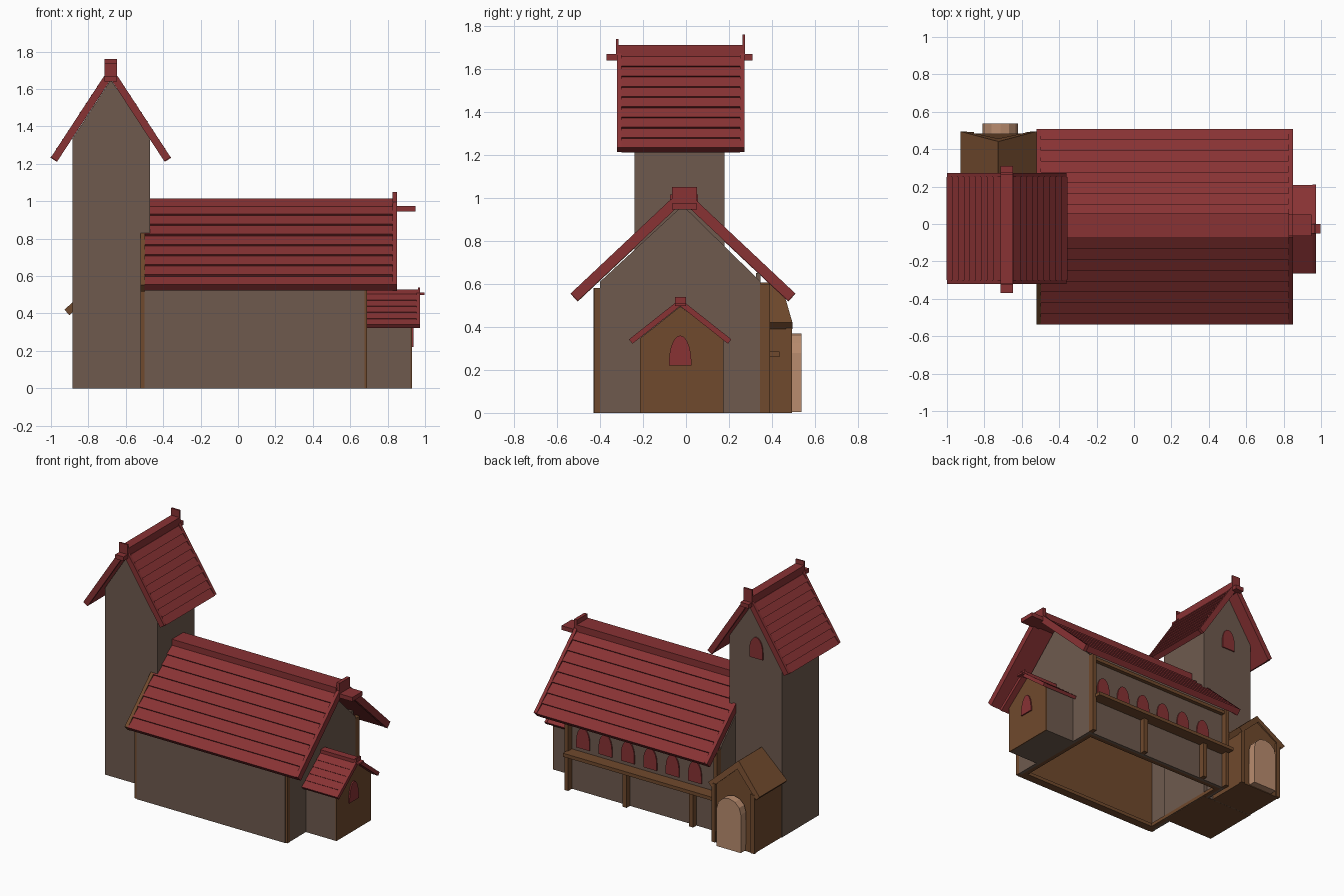
import bpy, bmesh, math
from mathutils import Vector

if "Cube" in bpy.data.objects:
    bpy.data.objects.remove(bpy.data.objects["Cube"])


def material(name, rgb):
    m = bpy.data.materials.new(name)
    m.diffuse_color = (*rgb, 1)
    m.use_nodes = True
    m.node_tree.nodes["Principled BSDF"].inputs["Base Color"].default_value = m.diffuse_color
    return m


RED = material("red_tile", (0.246, 0.032, 0.034))
GREY = material("grey_brown_wall", (0.156, 0.102, 0.076))
BROWN = material("brown_timber", (0.162, 0.067, 0.026))
TAN = material("tan_door", (0.485, 0.262, 0.156))


def prism(name, pts, axis, a0, a1, mat):
    """Extrude a 2D profile (horizontal, z) along the x or y axis."""
    bm = bmesh.new()
    rings = []
    for a in (a0, a1):
        rings.append([bm.verts.new((a, p, z) if axis == 'x' else (p, a, z)) for p, z in pts])
    n = len(pts)
    bm.faces.new(rings[0])
    bm.faces.new(rings[1][::-1])
    for i in range(n):
        j = (i + 1) % n
        bm.faces.new((rings[0][i], rings[1][i], rings[1][j], rings[0][j]))
    bmesh.ops.recalc_face_normals(bm, faces=bm.faces)
    me = bpy.data.meshes.new(name)
    bm.to_mesh(me)
    bm.free()
    me.materials.append(mat)
    ob = bpy.data.objects.new(name, me)
    bpy.context.collection.objects.link(ob)
    return ob


def box(name, x0, x1, y0, y1, z0, z1, mat):
    return prism(name, [(x0, z0), (x1, z0), (x1, z1), (x0, z1)], 'y', y0, y1, mat)


def roof_side(name, axis, c, s, w, ez, slope, n, r, rows, lift, a0, a1, mat):
    """One roof slope: stepped tile rows above a straight underside."""
    th = math.atan(slope)
    ld, lz = w - n * math.sin(th), ez - n * math.cos(th)
    pts = [(ld, lz)]
    for i in range(rows):
        d0 = w + (r - w) * i / rows
        d1 = w + (r - w) * (i + 1) / rows
        pts.append((d0 + lift * math.sin(th), ez + (w - d0) * slope + lift * math.cos(th)))
        pts.append((d1, ez + (w - d1) * slope))
    pts += [(0, pts[-1][1]), (0, lz + ld * slope)]
    return prism(name, [(c + s * d, z) for d, z in pts], axis, a0, a1, mat)


def arch(name, axis, c, z0, w, h, a0, a1, mat, straight=0.35, seg=10):
    """Arched plate or door."""
    pts = [(c - w / 2, z0), (c + w / 2, z0)]
    zs = z0 + h * straight
    for i in range(seg + 1):
        a = math.pi * i / seg
        pts.append((c + w / 2 * math.cos(a), zs + (h * (1 - straight)) * math.sin(a)))
    return prism(name, pts, axis, a0, a1, mat)


def gable(c, w0, w1, ze, za, zb=0):
    return [(w0, zb), (w1, zb), (w1, ze), (c, za), (w0, ze)]


# Tower with gabled top
prism("tower_body", gable(-0.68, -0.885, -0.47, 1.335, 1.65), 'y', -0.24, 0.18, GREY)
box("tower_base", -0.88, -0.475, -0.235, 0.175, -0.0005, 0.01, BROWN)
arch("tower_window", 'y', -0.685, 1.23, 0.105, 0.15, 0.18, 0.188, RED)
for s in (-1, 1):
    roof_side("tower_roof", 'y', -0.68, s, 0.315, 1.228, 1.53, 0.03, 0.035, 9, 0.01, -0.30, 0.25, RED)
    for y0, y1 in ((-0.32, -0.30), (0.25, 0.272)):
        roof_side("tower_barge_board", 'y', -0.68, s, 0.32, 1.235, 1.53, 0.04, 0.035, 1, 0, y0, y1, RED)
box("tower_ridge", -0.713, -0.647, -0.32, 0.27, 1.64, 1.71, RED)
box("tower_ridge_beam", -0.713, -0.647, -0.37, 0.31, 1.64, 1.67, RED)
box("tower_finial_front", -0.713, -0.647, -0.325, -0.315, 1.66, 1.74, RED)
box("tower_finial_back", -0.713, -0.647, 0.262, 0.275, 1.66, 1.76, RED)

# Nave walls, hollow and open below
YC = -0.015
box("nave_front_wall", -0.52, 0.69, -0.427, -0.40, 0, 0.58, BROWN)
box("nave_front_panel", -0.50, 0.675, -0.431, -0.427, 0, 0.58, GREY)
box("nave_back_wall", -0.50, 0.67, 0.325, 0.347, 0, 0.65, GREY)
end = gable(YC, -0.40, 0.347, 0.61, 0.965)
prism("nave_right_gable", end, 'x', 0.665, 0.688, GREY)
prism("nave_left_gable", end, 'x', -0.518, -0.497, GREY)
for y0, y1 in ((-0.40, -0.37), (0.295, 0.325)):
    box("nave_sill", -0.50, 0.67, y0, y1, 0, 0.025, BROWN)
for x0 in (-0.497, 0.635):
    box("nave_cross_sill", x0, x0 + 0.03, -0.40, 0.325, 0, 0.025, BROWN)
for x0 in (-0.52, 0.66):
    box("nave_back_corner_post", x0, x0 + 0.03, 0.345, 0.39, 0, 0.60, BROWN)
box("nave_eave_beam", -0.52, 0.69, 0.345, 0.375, 0.565, 0.59, BROWN)

# Back wall rail, posts and windows
box("back_rail", -0.52, 0.67, 0.347, 0.435, 0.26, 0.285, BROWN)
for x in (-0.31, 0.216):
    box("back_post", x - 0.016, x + 0.016, 0.347, 0.385, 0, 0.26, BROWN)
for i in range(6):
    arch("nave_window", 'y', 0.568 - i * 0.177, 0.31, 0.105, 0.15, 0.347, 0.355, RED)

# Nave roof
RC = -0.014
for s in (-1, 1):
    roof_side("nave_roof", 'x', RC, s, 0.515, 0.545, 0.94, 0.032, 0.055, 8, 0.012, -0.50, 0.828, RED)
    roof_side("nave_barge_right", 'x', RC, s, 0.522, 0.556, 0.94, 0.048, 0.055, 1, 0, 0.826, 0.85, RED)
    roof_side("nave_barge_left", 'x', RC, s, 0.522, 0.553, 0.94, 0.048, 0.055, 1, 0,
              -0.522, -0.497, BROWN if s < 0 else RED)
box("nave_ridge", -0.48, 0.83, -0.075, 0.055, 0.95, 1.016, RED)
box("nave_ridge_beam", 0.80, 0.95, -0.065, 0.05, 0.945, 0.975, RED)
box("nave_finial", 0.826, 0.85, -0.065, 0.05, 0.96, 1.05, RED)

# Low chapel on the right end
ch = gable(-0.027, -0.215, 0.175, 0.345, 0.495)
prism("chapel_body", ch, 'x', 0.688, 0.922, GREY)
prism("chapel_end_wall", ch, 'x', 0.922, 0.93, BROWN)
arch("chapel_window", 'x', -0.027, 0.22, 0.105, 0.14, 0.93, 0.939, RED, 0.1)
for s in (-1, 1):
    roof_side("chapel_roof", 'x', -0.027, s, 0.234, 0.338, 0.79, 0.02, 0.025, 5, 0.004, 0.688, 0.955, RED)
    roof_side("chapel_barge", 'x', -0.027, s, 0.238, 0.342, 0.79, 0.026, 0.025, 1, 0, 0.955, 0.973, RED)
box("chapel_ridge", 0.688, 0.973, -0.052, 0.0, 0.495, 0.527, RED)
box("chapel_ridge_beam", 0.95, 0.997, -0.052, 0.0, 0.498, 0.512, RED)
box("chapel_finial", 0.963, 0.973, -0.052, 0.0, 0.50, 0.538, RED)


# Back entrance beside the tower, gable leaning back
def lean(ob, y_limit):
    for v in ob.data.vertices:
        if v.co.y > y_limit and v.co.z > 0.42:
            v.co.y -= 0.055 * (v.co.z - 0.42) / 0.19


EC = -0.725
lean(prism("entrance_body", gable(EC, -0.88, -0.55, 0.42, 0.57), 'y', 0.18, 0.485, BROWN), 0.4)
for s in (-1, 1):
    lean(roof_side("entrance_roof", 'y', EC, s, 0.203, 0.42, 0.92, 0.04, 0.001, 1, 0, 0.18, 0.495, BROWN), 0.4)
for x0 in (-0.885, -0.575):
    box("entrance_post", x0, x0 + 0.03, 0.465, 0.492, 0, 0.42, BROWN)
arch("entrance_door", 'y', -0.715, 0.005, 0.19, 0.365, 0.48, 0.538, TAN, 0.75, 6)
